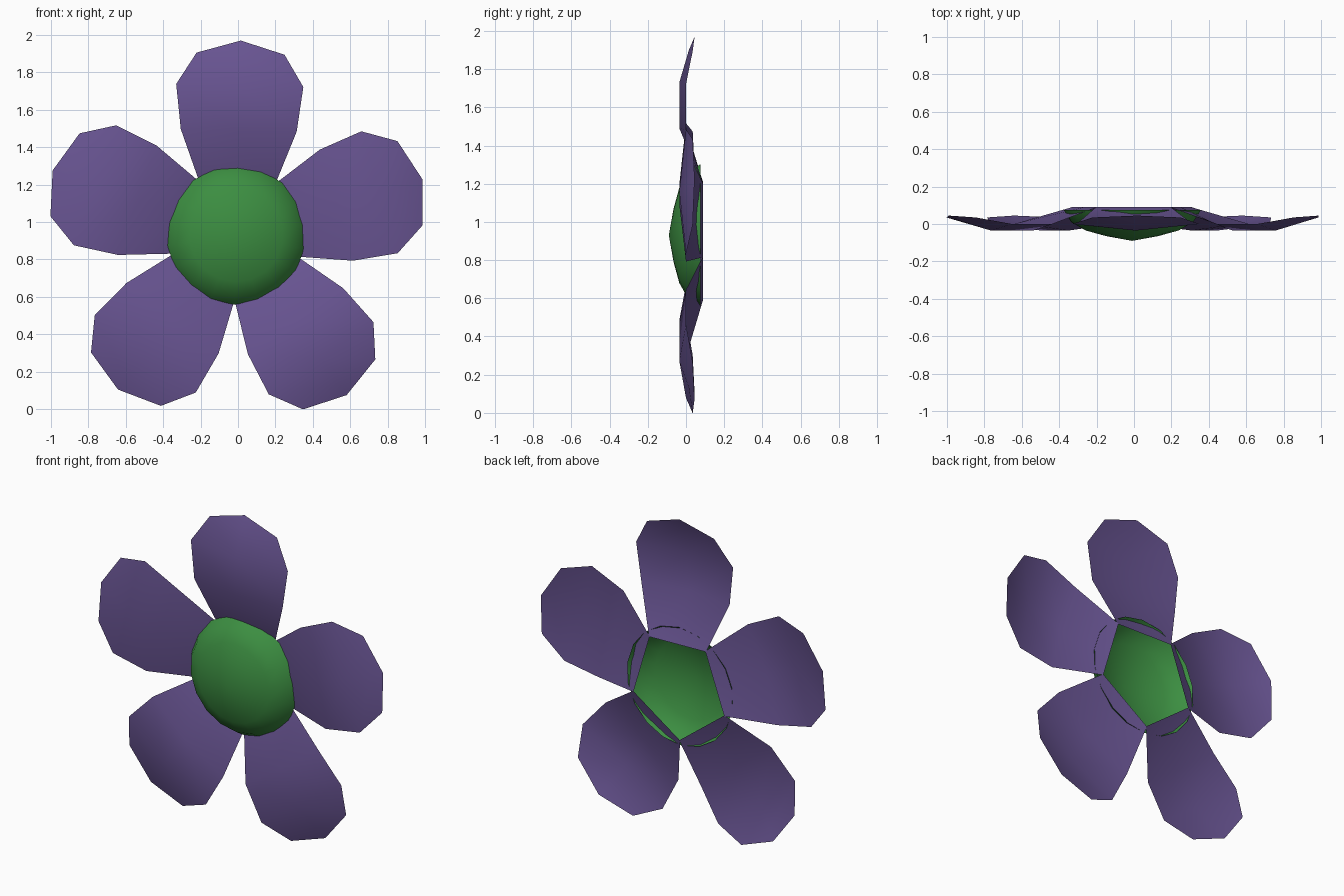
import bpy
import bmesh
import math
from mathutils import Vector

if "Cube" in bpy.data.objects:
    bpy.data.objects.remove(bpy.data.objects["Cube"])

CENTRE = Vector((-0.01, 0, 0.93))
PETALS = 5
FIRST_ANGLE = math.radians(88.6)


def make_material(name, rgb):
    mat = bpy.data.materials.new(name)
    mat.use_nodes = True
    colour = (*rgb, 1)
    mat.diffuse_color = colour
    bsdf = mat.node_tree.nodes["Principled BSDF"]
    bsdf.inputs["Base Color"].default_value = colour
    bsdf.inputs["Roughness"].default_value = 0.8
    return mat


def finish(bm, name, mat):
    # Smooth sheet whose normals face the front
    bmesh.ops.recalc_face_normals(bm, faces=bm.faces)
    if sum(f.normal.y * f.calc_area() for f in bm.faces) > 0:
        bmesh.ops.reverse_faces(bm, faces=bm.faces)
    for face in bm.faces:
        face.smooth = True
    mesh = bpy.data.meshes.new(name)
    bm.to_mesh(mesh)
    bm.free()
    mesh.materials.append(mat)
    obj = bpy.data.objects.new(name, mesh)
    bpy.context.collection.objects.link(obj)
    return obj


def make_petal(name, angle, mat):
    # Cupped petal: rows of (radius, half width, depth at middle, depth at edge)
    rows = [(0.27, 0.20, 0.09, 0.09),
            (0.56, 0.31, -0.035, 0.0),
            (0.80, 0.34, -0.035, 0.0),
            (0.97, 0.235, 0.015, 0.035)]
    out = Vector((math.cos(angle), 0, math.sin(angle)))
    side = Vector((-math.sin(angle), 0, math.cos(angle)))
    bm = bmesh.new()

    def point(radius, across, depth):
        return bm.verts.new(CENTRE + out * radius + side * across + Vector((0, depth, 0)))

    grid = [[point(r, -w, edge), point(r, 0, mid), point(r, w, edge)]
            for r, w, mid, edge in rows]
    for low, high in zip(grid, grid[1:]):
        for i in range(2):
            bm.faces.new((low[i], low[i + 1], high[i + 1], high[i]))
    # Pointed tip
    tip = point(1.04, 0, 0.045)
    for i in range(2):
        bm.faces.new((grid[-1][i], grid[-1][i + 1], tip))
    return finish(bm, name, mat)


def make_dome(name, mat, sides=18):
    # Shallow open-backed dome: rings of (radius, depth)
    profile = [(0.14, -0.065), (0.25, -0.035), (0.33, 0.01), (0.372, 0.075)]
    bm = bmesh.new()
    apex = bm.verts.new(CENTRE + Vector((0, -0.09, 0)))
    rings = []
    for radius, depth in profile:
        ring = []
        for i in range(sides):
            a = FIRST_ANGLE + math.tau * i / sides
            ring.append(bm.verts.new(
                CENTRE + Vector((radius * math.cos(a), depth, radius * math.sin(a)))))
        rings.append(ring)
    for i in range(sides):
        j = (i + 1) % sides
        bm.faces.new((apex, rings[0][i], rings[0][j]))
        for inner, outer in zip(rings, rings[1:]):
            bm.faces.new((inner[i], outer[i], outer[j], inner[j]))
    return finish(bm, name, mat)


purple = make_material("petal purple", (0.14, 0.09, 0.29))
green = make_material("centre green", (0.045, 0.27, 0.053))

make_dome("flower_centre", green)
for k in range(PETALS):
    make_petal(f"petal_{k + 1}", FIRST_ANGLE + math.tau * k / PETALS, purple)
